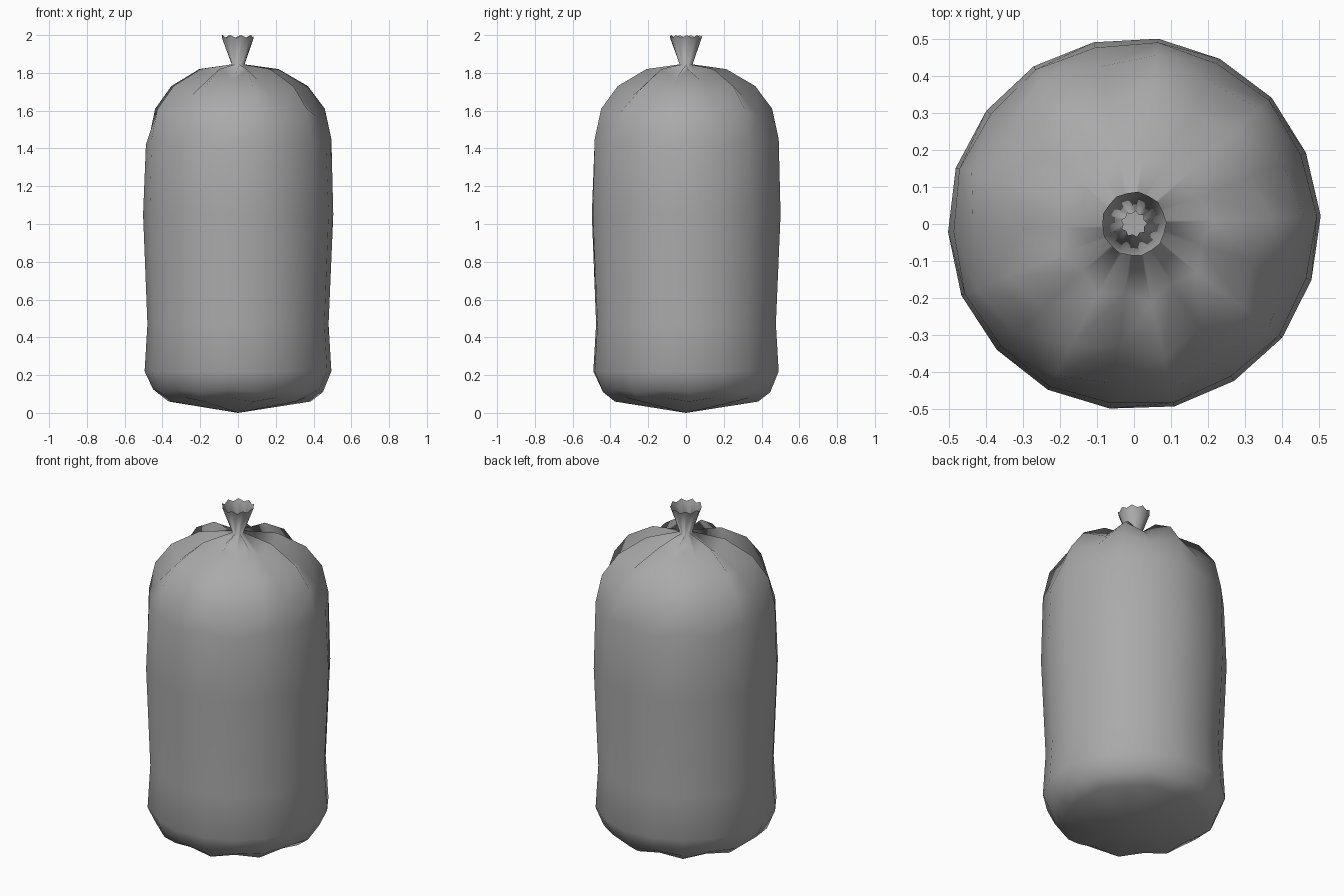
import bpy, bmesh, math

cube = bpy.data.objects.get("Cube")
if cube:
    bpy.data.objects.remove(cube, do_unlink=True)

SIDES = 18                     # nine pleats: ridge and valley alternate
TWIST = math.radians(2.5)

# Rings from base to rim: ridge radius, ridge height, valley radius, valley height
RINGS = [
    (0.385, 0.06, 0.375, 0.08),
    (0.45, 0.11, 0.45, 0.125),
    (0.495, 0.22, 0.495, 0.22),
    (0.48, 0.47, 0.48, 0.47),
    (0.505, 1.05, 0.503, 1.05),
    (0.495, 1.45, 0.488, 1.42),
    (0.46, 1.61, 0.435, 1.57),
    (0.37, 1.73, 0.335, 1.68),
    (0.215, 1.82, 0.19, 1.765),
    (0.035, 1.845, 0.028, 1.83),
    (0.088, 2.0, 0.085, 1.985),
]

# Plastic material
plastic = bpy.data.materials.new("grey plastic")
plastic.use_nodes = True
grey = (0.4, 0.4, 0.4, 1)
plastic.diffuse_color = grey
plastic.node_tree.nodes["Principled BSDF"].inputs["Base Color"].default_value = grey


def add_ring(bm, ridge_r, ridge_z, valley_r, valley_z):
    verts = []
    for i in range(SIDES):
        a = TWIST + math.tau * i / SIDES
        r, z = (valley_r, valley_z) if i % 2 else (ridge_r, ridge_z)
        verts.append(bm.verts.new((r * math.cos(a), r * math.sin(a), z)))
    return verts


# Sack: pointed base, full body, pleated shoulder and open flared neck
bm = bmesh.new()
rings = [add_ring(bm, *ring) for ring in RINGS]
base = bm.verts.new((0, 0, 0))
for i in range(SIDES):
    j = (i + 1) % SIDES
    bm.faces.new((base, rings[0][j], rings[0][i]))
    for low, high in zip(rings, rings[1:]):
        bm.faces.new((low[i], low[j], high[j], high[i]))
for f in bm.faces:
    f.smooth = True

mesh = bpy.data.meshes.new("tied_sack")
bm.to_mesh(mesh)
bm.free()
mesh.materials.append(plastic)
sack = bpy.data.objects.new("tied_sack", mesh)
bpy.context.collection.objects.link(sack)
